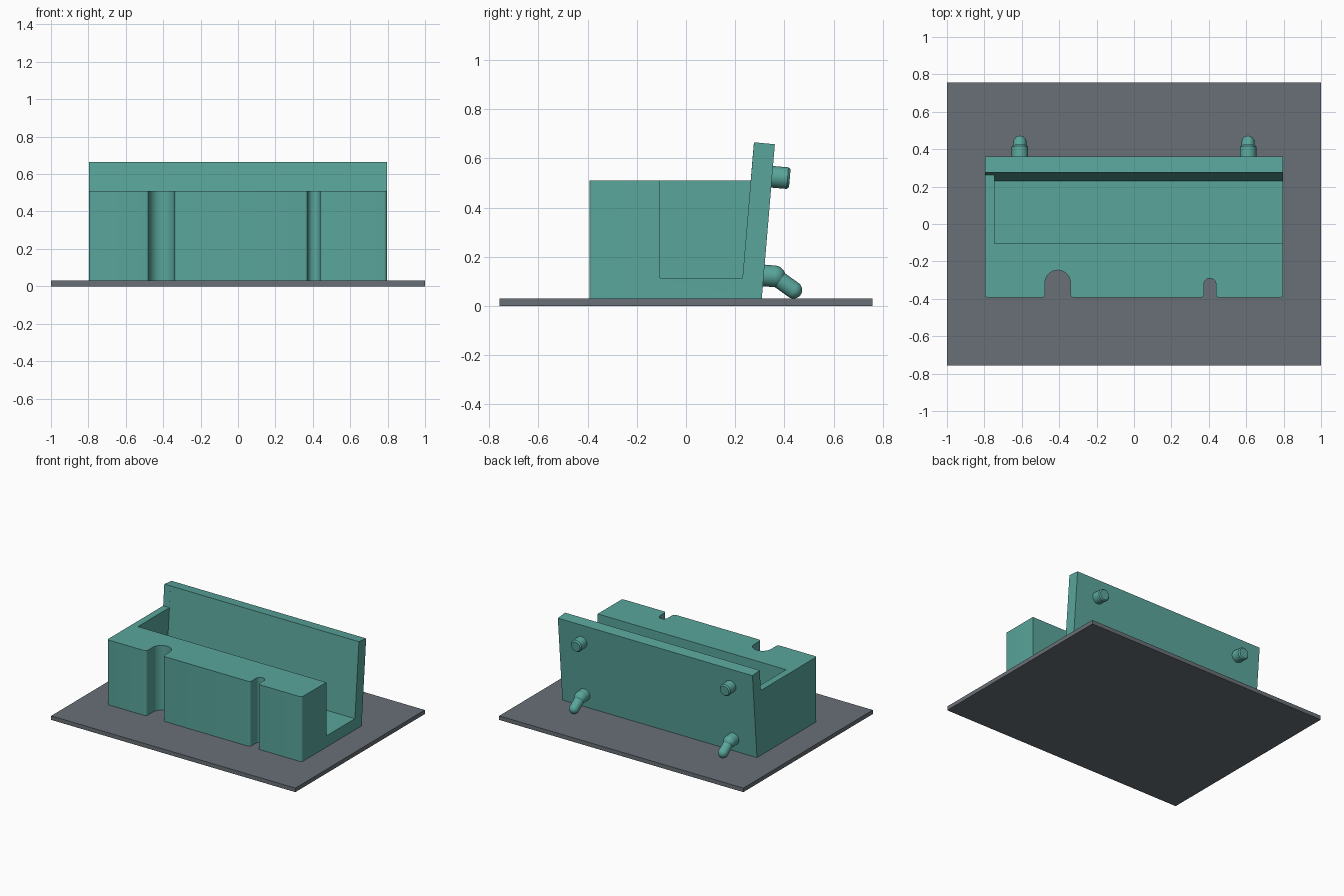
import bpy, bmesh
from math import sin, cos, pi, radians
from mathutils import Vector

if "Cube" in bpy.data.objects:
    bpy.data.objects.remove(bpy.data.objects["Cube"])


def material(name, color):
    m = bpy.data.materials.new(name)
    m.diffuse_color = color
    m.use_nodes = True
    m.node_tree.nodes["Principled BSDF"].inputs["Base Color"].default_value = m.diffuse_color
    return m


TEAL = material("teal", (0.10, 0.38, 0.33, 1))
SLATE = material("slate", (0.14, 0.16, 0.18, 1))


def make_object(name, bm, mat):
    bmesh.ops.recalc_face_normals(bm, faces=bm.faces[:])
    me = bpy.data.meshes.new(name)
    bm.to_mesh(me)
    bm.free()
    me.materials.append(mat)
    ob = bpy.data.objects.new(name, me)
    bpy.context.collection.objects.link(ob)
    return ob


def prism(name, points, offset, mat):
    """Extrude a closed 3D outline along offset."""
    bm = bmesh.new()
    face = bm.faces.new([bm.verts.new(p) for p in points])
    new = bmesh.ops.extrude_face_region(bm, geom=[face], use_keep_orig=True)
    verts = [g for g in new["geom"] if isinstance(g, bmesh.types.BMVert)]
    bmesh.ops.translate(bm, verts=verts, vec=offset)
    return make_object(name, bm, mat)


def arc(cx, cy, r, a0, a1, n):
    return [(cx + r * cos(radians(a0 + (a1 - a0) * i / n)),
             cy + r * sin(radians(a0 + (a1 - a0) * i / n))) for i in range(n + 1)]


def smooth(ob):
    bpy.ops.object.select_all(action="DESELECT")
    bpy.context.view_layer.objects.active = ob
    ob.select_set(True)
    bpy.ops.object.shade_smooth_by_angle(angle=radians(30))


def cut(ob, tool, operation):
    mod = ob.modifiers.new(operation, "BOOLEAN")
    mod.operation, mod.object, mod.solver = operation, tool, "EXACT"
    bpy.context.view_layer.objects.active = ob
    bpy.ops.object.modifier_apply(modifier=mod.name)
    bpy.data.objects.remove(tool)


def add_lathe(bm, profile, origin, direction, segments=32):
    """Revolve (radius, distance) points around an axis."""
    d = Vector(direction).normalized()
    side = d.orthogonal().normalized()
    o = Vector(origin)
    vs = [bm.verts.new(o + side * r + d * t) for r, t in profile]
    es = [bm.edges.new(pair) for pair in zip(vs, vs[1:])]
    bmesh.ops.spin(bm, geom=vs + es, cent=o, axis=d, angle=2 * pi,
                   steps=segments, use_duplicate=False)
    bmesh.ops.remove_doubles(bm, verts=bm.verts[:], dist=1e-5)


# Base plate
W, D, Z0, Z1 = 1.0, 0.757, 0.03, 0.51
prism("base_plate", [(-W, -D, 0), (W, -D, 0), (W, D, 0), (-W, D, 0)], (0, 0, Z0), SLATE)

# Tray body: plan outline with rounded front corners and two tool grooves
HX, FRONT, R = 0.797, -0.393, 0.018


def groove(cx, r, tip):
    return (arc(cx - r - R, FRONT + R, R, -90, 0, 6)
            + arc(cx, tip - r, r, 180, 0, 20)
            + arc(cx + r + R, FRONT + R, R, 180, 270, 6))


plan = (arc(-HX + R, FRONT + R, R, 180, 270, 6)
        + groove(-0.408, 0.068, -0.247)
        + groove(0.406, 0.032, -0.29)
        + arc(HX - R, FRONT + R, R, -90, 0, 6)
        + [(HX, 0.5), (-HX, 0.5)])
tray = prism("tray_body", [(x, y, 0.0) for x, y in plan], (0, 0, 0.8), TEAL)

# Side profile with leaning back panel
side = [(-0.6, Z0), (0.308, Z0), (0.361, 0.657), (0.276, 0.665), (0.2629, Z1), (-0.6, Z1)]
cut(tray, prism("side_cutter", [(-0.9, y, z) for y, z in side], (1.8, 0, 0), TEAL), "INTERSECT")

# Storage channel, open at the right end
channel = [(-0.105, 0.113), (0.2294, 0.113), (0.2294 + 0.0851 * 0.687, 0.8), (-0.105, 0.8)]
cut(tray, prism("channel_cutter", [(-0.746, y, z) for y, z in channel], (2, 0, 0), TEAL), "DIFFERENCE")
smooth(tray)

# Board pegs and bent hooks on the back, mirrored left and right
tilt = Vector((0, cos(radians(4.85)), -sin(radians(4.85))))
PR, HR = 0.044, 0.035


def round_end(r, length):
    return [(0, -0.02), (r, -0.02)] + [(x, length + t) for x, t in arc(0, 0, r, 0, 90, 8)]


for label, sx in (("left", -1), ("right", 1)):
    x = 0.61 * sx

    bm = bmesh.new()
    add_lathe(bm, [(0, -0.02), (PR, -0.02), (PR, 0.066), (PR - 0.008, 0.075), (0, 0.075)],
              (x, 0.347, 0.525), tilt)
    smooth(make_object(label + "_upper_peg", bm, TEAL))

    bm = bmesh.new()
    start, bend, tip = Vector((x, 0.315, 0.124)), Vector((x, 0.36, 0.12)), Vector((x, 0.437, 0.065))
    add_lathe(bm, round_end(PR, (bend - start).length), start, tilt)
    add_lathe(bm, round_end(HR, (tip - bend).length), bend, tip - bend)
    smooth(make_object(label + "_lower_hook", bm, TEAL))
